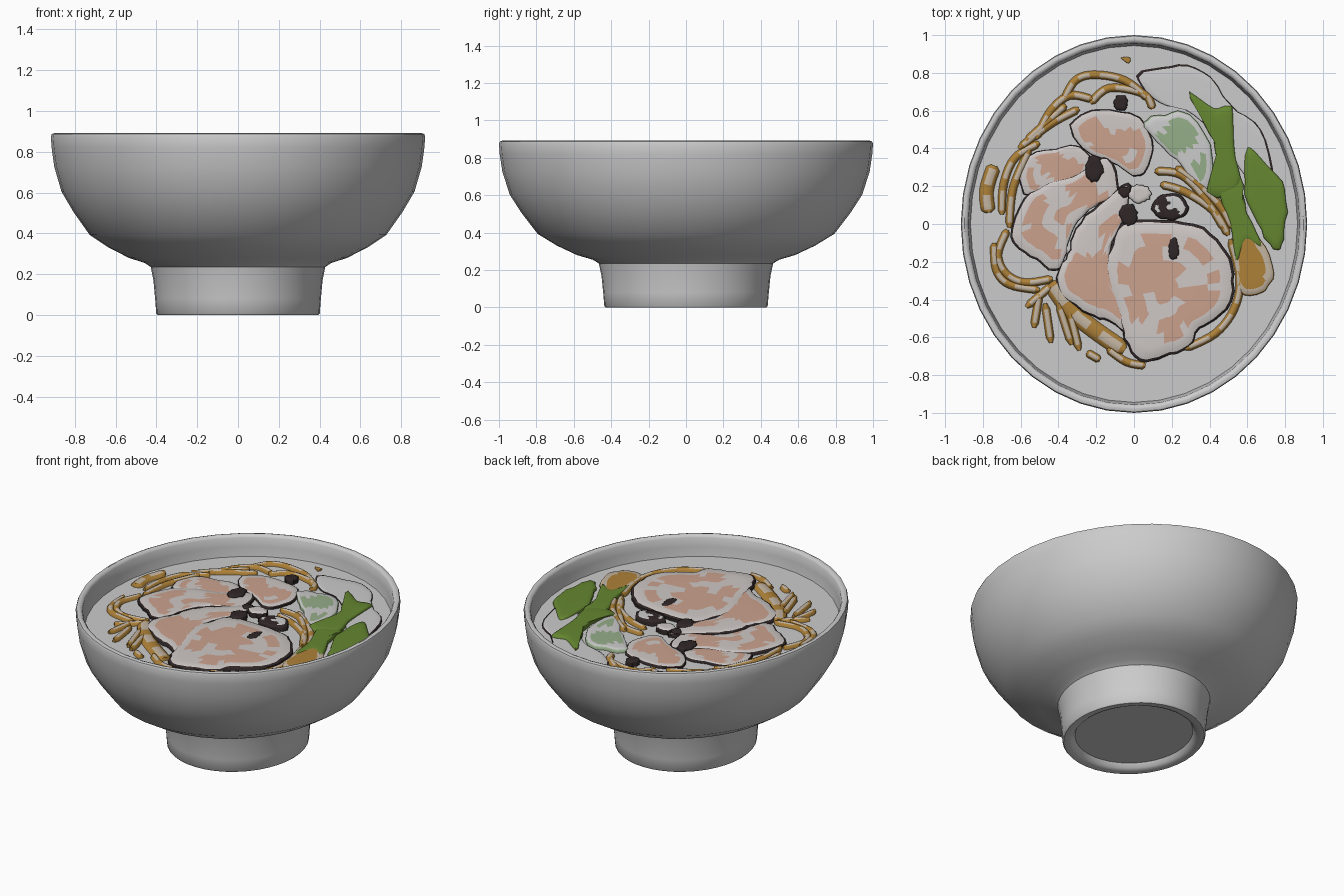
import bpy, bmesh, math, random
from mathutils import Vector, noise

if "Cube" in bpy.data.objects:
    bpy.data.objects.remove(bpy.data.objects["Cube"])

random.seed(4)
SX = 0.917      # bowl is slightly narrower in x than in y
SOUP = 0.76     # soup level


def mat(name, r, g, b):
    m = bpy.data.materials.new(name)
    m.diffuse_color = (r, g, b, 1)
    m.use_nodes = True
    m.node_tree.nodes["Principled BSDF"].inputs["Base Color"].default_value = m.diffuse_color
    return m


BLACK = mat("char", 0.03, 0.02, 0.02)
PALE = mat("fat", 0.62, 0.58, 0.56)
PINK = mat("meat", 0.60, 0.36, 0.27)
BROWN = mat("noodle_brown", 0.42, 0.22, 0.04)
TAN = mat("noodle_pale", 0.55, 0.46, 0.36)
GREEN = mat("leaf_green", 0.13, 0.24, 0.03)
LIGHT = mat("soft_green", 0.30, 0.42, 0.25)
GREY = mat("onion", 0.6, 0.6, 0.6)


def finish(bm, name, mats=(), angle=40):
    bmesh.ops.recalc_face_normals(bm, faces=bm.faces)
    me = bpy.data.meshes.new(name)
    bm.to_mesh(me)
    bm.free()
    for m in mats:
        me.materials.append(m)
    ob = bpy.data.objects.new(name, me)
    bpy.context.collection.objects.link(ob)
    bpy.ops.object.select_all(action='DESELECT')
    ob.select_set(True)
    bpy.context.view_layer.objects.active = ob
    bpy.ops.object.shade_smooth_by_angle(angle=math.radians(angle))
    return ob


def lathe(name, profile, seg=40):
    """Revolve (radius, z) points into an oval body."""
    bm = bmesh.new()
    rings = []
    for r, z in profile:
        if r == 0:
            rings.append([bm.verts.new((0, 0, z))] * seg)
        else:
            rings.append([bm.verts.new((r * SX * math.cos(2 * math.pi * i / seg),
                                        r * math.sin(2 * math.pi * i / seg), z)) for i in range(seg)])
    for a, b in zip(rings, rings[1:]):
        for i in range(seg):
            j = (i + 1) % seg
            bm.faces.new(list(dict.fromkeys((a[i], a[j], b[j], b[i]))))
    return finish(bm, name)


def spline(pts, n, closed=False):
    """Catmull-Rom through points given in hundredths of a unit."""
    p = [Vector((x / 100, y / 100)) for x, y in pts]
    m = len(p)
    get = (lambda i: p[i % m]) if closed else (lambda i: p[max(0, min(m - 1, i))])
    out = []
    for i in range(m if closed else m - 1):
        a, b, c, d = get(i - 1), get(i), get(i + 1), get(i + 2)
        for k in range(n):
            t = k / n
            out.append(0.5 * (2 * b + (c - a) * t + (2 * a - 5 * b + 4 * c - d) * t * t
                              + (3 * b - a - 3 * c + d) * t ** 3))
    return out if closed else out + [p[-1]]


def slab(name, pts, height, edge, base, patch=None, wobble=0.006):
    """Low domed piece with a dark edge and blotches of a second colour."""
    loop = spline(pts, 4, True)
    loop = [q + Vector((random.uniform(-1, 1), random.uniform(-1, 1))) * wobble for q in loop]
    c = sum(loop, Vector((0, 0))) / len(loop)
    bm = bmesh.new()
    rings = []
    for s, h in ((1, -0.3), (1, 0.6), (0.96, 0.85), (0.8, 0.95), (0.62, 1), (0.42, 1), (0.2, 1)):
        rings.append([bm.verts.new((*(c + (q - c) * s), SOUP + height * h)) for q in loop])
    n = len(loop)
    for k, (a, b) in enumerate(zip(rings, rings[1:])):
        for i in range(n):
            j = (i + 1) % n
            f = bm.faces.new((a[i], a[j], b[j], b[i]))
            m = f.calc_center_median()
            spot = noise.noise(Vector((m.x * 6, m.y * 6, 3))) > -0.05
            f.material_index = 0 if k < 2 else (2 if patch and k > 2 and spot else 1)
    bm.faces.new(rings[-1]).material_index = 2 if patch else 1
    return finish(bm, name, [edge, base, patch or base], 60)


def strand(bm, pts, width, height=0.03):
    """Flattened noodle with tapered ends and a pale crest."""
    path = spline(pts, 5)
    last = len(path) - 1
    rings = []
    for i, q in enumerate(path):
        d = (path[min(i + 1, last)] - path[max(i - 1, 0)]).normalized()
        side = Vector((-d.y, d.x))
        w = width * (0.45 if i in (0, last) else 1)
        ring = []
        for k in range(7):
            a = math.pi * k / 6
            ring.append(bm.verts.new((*(q + side * w * math.cos(a)),
                                      SOUP - 0.006 + height * math.sin(a))))
        rings.append(ring)
    for i, (a, b) in enumerate(zip(rings, rings[1:])):
        for k in range(6):
            f = bm.faces.new((a[k], a[k + 1], b[k + 1], b[k]))
            f.material_index = 1 if k in (2, 3) and i % 5 in (1, 2, 3) else 0
    bm.faces.new(rings[0])
    bm.faces.new(rings[-1])


# Bowl shell: foot, outer wall, rounded rim, inner wall
lathe("bowl", [(0, 0.035), (0.36, 0.035), (0.375, 0.01), (0.395, 0), (0.43, 0), (0.437, 0.008),
               (0.443, 0.08), (0.452, 0.17), (0.466, 0.235), (0.498, 0.255), (0.583, 0.28),
               (0.69, 0.33), (0.793, 0.393), (0.88, 0.506), (0.943, 0.604), (0.982, 0.727),
               (0.996, 0.82), (1.0, 0.875), (0.995, 0.887), (0.98, 0.892), (0.965, 0.887),
               (0.957, 0.875), (0.952, 0.82), (0.94, 0.727), (0.9, 0.61), (0.8, 0.46),
               (0.6, 0.35), (0.3, 0.3), (0, 0.29)])

# Soup surface
lathe("soup", [(0.945, SOUP), (0.6, SOUP), (0, SOUP)])

# Meat slices, overlapping from back to front
slab("meat_slice_back", [(-34, 53), (-18, 61), (3, 56), (10, 40), (3, 25), (-13, 33), (-27, 40)],
     0.018, BLACK, PALE, PINK)
slab("meat_slice_left_back", [(-59, 34), (-42, 40), (-28, 41), (-23, 29), (-38, 20), (-58, 16)],
     0.018, BLACK, PALE, PINK)
slab("meat_slice_left", [(-58, 14), (-44, 22), (-29, 27), (-13, 36), (-8, 17), (-20, 10), (-32, -2),
                         (-36, -15), (-42, -25), (-55, -17), (-66, -7)], 0.022, BLACK, PALE, PINK)
slab("meat_slice_middle", [(-3, 22), (-18, 11), (-31, -2), (-35, -16), (-41, -26), (-38, -38),
                           (-24, -48), (-13, -52), (-3, -58), (-8, -38), (-13, -14), (-4, 6)],
     0.026, BLACK, PALE, PINK)
slab("meat_slice_front", [(-13, -13), (-7, 0), (9, 2), (32, 0), (47, -11), (53, -26), (50, -45),
                          (35, -56), (29, -65), (16, -71), (3, -73), (-5, -61), (-9, -45), (-15, -26)],
     0.030, BLACK, PALE, PINK)

# Noodles: left and back bundles, then front and right bundles
back_noodles = [
    [(-37, 66), (-31, 76), (-21, 79), (-5, 76), (8, 66)],
    [(-23, 64), (-13, 72), (5, 69), (10, 61)],
    [(-52, 45), (-44, 60), (-34, 68), (-22, 66)],
    [(-61, 40), (-44, 53), (-29, 61)],
    [(-57, 44), (-46, 54), (-36, 63)],
    [(-70, 5), (-69, 21), (-63, 35), (-50, 43)],
    [(-66, -2), (-64, 19), (-55, 40)],
    [(-67, -3), (-72, -16), (-68, -26), (-58, -31), (-43, -29)],
    [(-74, -10), (-73, -24), (-66, -32), (-50, -35)],
]
front_noodles = [
    [(-47, -42), (-44, -63)], [(-40, -42), (-33, -64)], [(-34, -47), (-29, -67)],
    [(-50, -37), (-53, -55)], [(-43, -32), (-57, -44)],
    [(-25, -68), (-18, -72)], [(-14, -66), (-4, -73), (6, -75)],
    [(51, -8), (56, -29), (53, -45), (43, -58), (27, -66)],
    [(11, 28), (25, 26), (38, 13), (48, -3)],
    [(14, 21), (27, 17), (42, 7), (50, -6)],
    [(22, 30), (34, 21), (46, 9), (52, -2)],
]
bm = bmesh.new()
for p in back_noodles + front_noodles:
    strand(bm, p, 0.023)
strand(bm, [(-77, 6), (-78, 18), (-74, 31)], 0.04)
strand(bm, [(-44, -31), (-34, -45), (-21, -56), (-5, -67)], 0.05)
finish(bm, "noodles", [BROWN, TAN], 60)

# Tan noodle fold at the right
slab("noodle_fold", [(56, 1), (67, -8), (74, -26), (67, -37), (56, -36), (54, -18)],
     0.025, BROWN, TAN, BROWN)

# Onion slice behind the greens
slab("onion_slice", [(1, 79), (19, 84), (37, 81), (51, 63), (67, 50), (74, 24), (60, 25),
                     (45, 45), (28, 60), (14, 64)], 0.012, BLACK, GREY)

# Greens: soft patch and two leaves
slab("soft_leaf", [(5, 54), (16, 58), (30, 58), (42, 36), (38, 17), (26, 30), (12, 44)],
     0.022, LIGHT, GREY, LIGHT)
slab("long_leaf_top", [(29, 70), (42, 61), (52, 62), (53, 40), (56, 20), (46, 14), (38, 18),
                       (44, 32), (40, 48)], 0.03, GREEN, GREEN)
slab("long_leaf_tail", [(44, 20), (56, 24), (60, 6), (68, -12), (60, -9), (54, -20), (51, 0)],
     0.028, GREEN, GREEN)
slab("side_leaf", [(60, 40), (70, 32), (80, 18), (80, -4), (76, -14), (67, -3), (59, 16)],
     0.026, GREEN, GREEN)

# Dark mushroom scraps
for i, (x, y, a, b) in enumerate([(-21, 29, 5, 7), (19, 9, 10, 7), (-3, 5, 5, 6), (-7, 64, 4, 4),
                                  (21, -13, 3, 6), (3, 16, 6, 5), (-5, 17, 3, 3)]):
    ring = [(x + a * math.cos(k * math.pi / 3), y + b * math.sin(k * math.pi / 3)) for k in range(6)]
    slab(f"mushroom_{i + 1}", ring, 0.036, BLACK, BLACK if i != 5 else PALE, GREY if i == 1 else None)
# Small stray crumb by the back rim
slab("crumb", [(-7, 88), (-2, 88), (-3, 85)], 0.01, BROWN, BROWN, wobble=0.001)
